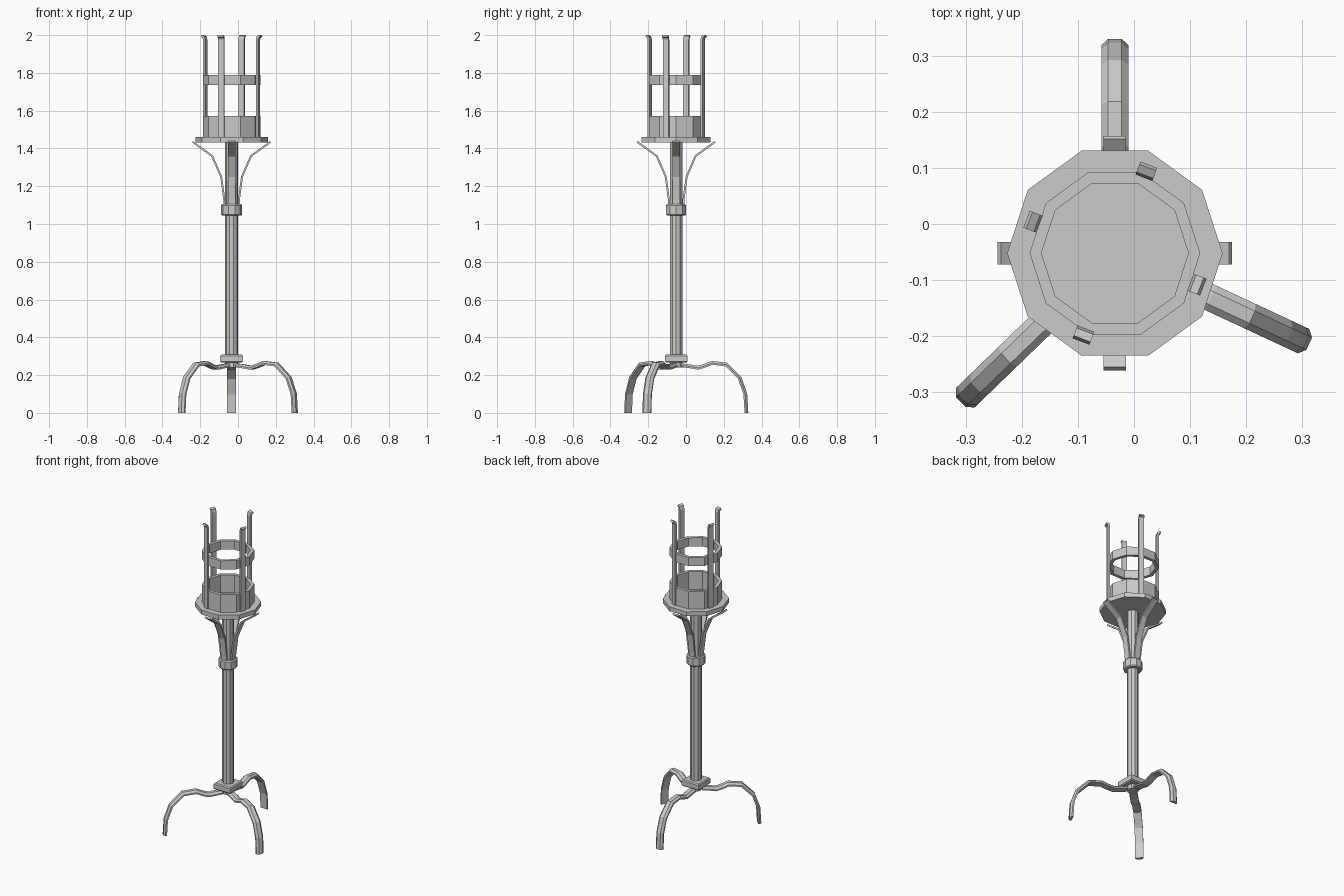
import bpy, bmesh
from math import cos, sin, pi, radians
from mathutils import Vector

if "Cube" in bpy.data.objects:
    bpy.data.objects.remove(bpy.data.objects["Cube"])

CX, CY = -0.034, -0.052   # axis of the stand


def make(name, verts, faces):
    mesh = bpy.data.meshes.new(name)
    mesh.from_pydata(verts, [], faces)
    bm = bmesh.new()
    bm.from_mesh(mesh)
    bmesh.ops.recalc_face_normals(bm, faces=bm.faces)
    bm.to_mesh(mesh)
    bm.free()
    ob = bpy.data.objects.new(name, mesh)
    bpy.context.collection.objects.link(ob)
    return ob


def lathe(name, profile, closed=False, sides=10, turn=0.0):
    """Turn an (r, z) profile about the axis; closed = hollow ring, else capped."""
    n = len(profile)
    verts = [(CX + r * cos(turn + 2 * pi * i / sides), CY + r * sin(turn + 2 * pi * i / sides), z)
             for i in range(sides) for r, z in profile]
    faces = []
    for i in range(sides):
        a, b = i * n, (i + 1) % sides * n
        for k in range(n if closed else n - 1):
            m = (k + 1) % n
            faces.append((a + k, b + k, b + m, a + m))
    if not closed:
        faces.append([i * n for i in range(sides)])
        faces.append([i * n + n - 1 for i in range(sides)])
    return make(name, verts, faces)


def ring(name, r0, r1, z0, z1):
    return lathe(name, [(r0, z0), (r1, z0), (r1, z1), (r0, z1)], closed=True)


def sweep(name, path, section, angle):
    """Sweep a (width, thickness) section along an (r, z) path facing `angle`."""
    a = radians(angle)
    out, side = Vector((cos(a), sin(a), 0)), Vector((-sin(a), cos(a), 0))
    pts = [Vector(p) for p in path]
    n = len(section)
    verts, faces = [], []
    for i, p in enumerate(pts):
        d0 = (p - pts[i - 1]).normalized() if i else (pts[1] - p).normalized()
        d1 = (pts[i + 1] - p).normalized() if i < len(pts) - 1 else d0
        t = (d0 + d1).normalized()
        nrm = Vector((-t.y, t.x)) / max(t.dot(d0), 0.5)
        for w, h in section:
            q = p + nrm * h
            verts.append(Vector((CX, CY, 0)) + out * q.x + side * w + Vector((0, 0, q.y)))
    for i in range(len(pts) - 1):
        for k in range(n):
            m = (k + 1) % n
            faces.append((i * n + k, i * n + m, (i + 1) * n + m, (i + 1) * n + k))
    faces.append(list(range(n)))
    faces.append(list(range(len(verts) - n, len(verts))))
    return make(name, verts, faces)


def flat(w, h):
    return [(-w, -h), (w, -h), (w, h), (-w, h)]


# Pole, collar and square base block
lathe("pole", [(0.034, 0.24), (0.034, 1.44)])
lathe("collar", [(0.05, 1.045), (0.056, 1.051), (0.056, 1.099), (0.05, 1.105)])
s = 2 ** 0.5
lathe("base_block", [(0.054 * s, 0.267), (0.06 * s, 0.273), (0.06 * s, 0.302), (0.054 * s, 0.308)],
      sides=4, turn=pi / 4)

# Plate, cup wall and upper hoop
lathe("plate", [(0.192, 1.432), (0.192, 1.46)])
ring("cup_wall", 0.131, 0.152, 1.455, 1.573)
ring("upper_hoop", 0.131, 0.152, 1.735, 1.79)

# Four upright bars with outward-curled tips
bar = [(0.15, 1.455), (0.15, 1.975), (0.154, 1.99), (0.166, 1.996)]
for k in range(4):
    sweep(f"upright_bar_{k + 1}", bar, flat(0.016, 0.006), 69 + 90 * k)

# Four curved braces under the plate
brace = [(0.037, 1.08), (0.039, 1.13), (0.055, 1.25), (0.103, 1.36), (0.206, 1.435)]
for k in range(4):
    sweep(f"brace_{k + 1}", brace, flat(0.02, 0.005), 90 * k)

# Three arched feet with a rounded outer face
leg = [(0.035, 0.25), (0.07, 0.246), (0.115, 0.238), (0.15, 0.248), (0.19, 0.264),
       (0.265, 0.255), (0.335, 0.185), (0.365, 0.1), (0.371, 0.0)]
leg_section = [(-0.024, -0.009), (0.024, -0.009), (0.024, 0.0), (0.012, 0.011),
               (-0.012, 0.011), (-0.024, 0.0)]
for k, ang in enumerate((90, 224, -25)):
    foot = sweep(f"leg_{k + 1}", leg, leg_section, ang)
    for v in foot.data.vertices[-len(leg_section):]:
        v.co.z = 0.0
